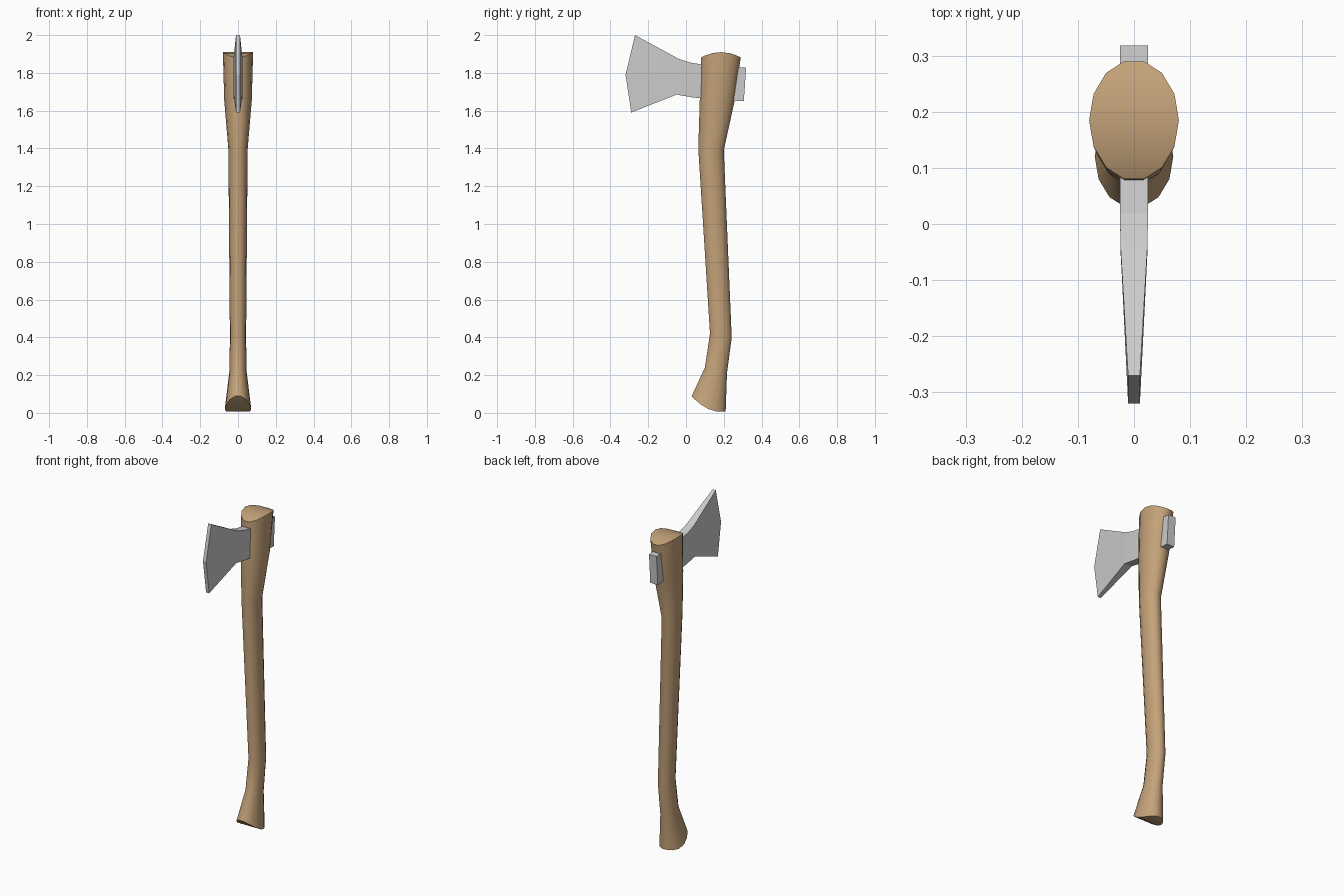
import bpy
from math import sin, cos, pi

if "Cube" in bpy.data.objects:
    bpy.data.objects.remove(bpy.data.objects["Cube"])

N = 14


def make_object(name, verts, faces):
    mesh = bpy.data.meshes.new(name)
    mesh.from_pydata(verts, [], faces)
    obj = bpy.data.objects.new(name, mesh)
    bpy.context.collection.objects.link(obj)
    bpy.context.view_layer.objects.active = obj
    bpy.ops.object.select_all(action='DESELECT')
    obj.select_set(True)
    bpy.ops.object.mode_set(mode='EDIT')
    bpy.ops.mesh.select_all(action='SELECT')
    bpy.ops.mesh.normals_make_consistent(inside=False)
    bpy.ops.object.mode_set(mode='OBJECT')
    return obj


# Handle: elliptical rings (front y, front z, back y, back z, half width, side lift)
rings = [
    (0.03, 0.09, 0.21, 0.01, 0.07, -0.03),
    (0.10, 0.24, 0.217, 0.21, 0.045, 0),
    (0.127, 0.42, 0.242, 0.40, 0.043, 0),
    (0.065, 1.40, 0.20, 1.39, 0.051, 0),
    (0.073, 1.66, 0.257, 1.65, 0.073, 0),
    (0.08, 1.88, 0.29, 1.88, 0.08, 0.03),
]
verts, faces = [], []
for fy, fz, by, bz, rx, lift in rings:
    for i in range(N):
        c, s = cos(2 * pi * i / N), sin(2 * pi * i / N)
        t = s / sin(3 * 2 * pi / N)
        verts.append((rx * c,
                      (fy + by) / 2 + (by - fy) / 2 * t,
                      (fz + bz) / 2 + (bz - fz) / 2 * t + lift * c * c))
for r in range(len(rings) - 1):
    for i in range(N):
        j = (i + 1) % N
        faces.append((r * N + i, r * N + j, (r + 1) * N + j, (r + 1) * N + i))
# Curved end caps, bridged side to side
for base in (0, (len(rings) - 1) * N):
    for i in (0, 1, 2, 7, 8, 9):
        k = 6 - i if i < 7 else 20 - i
        faces.append([base + v % N for v in (i, i + 1, k, k + 1)])
handle = make_object("handle", verts, faces)
bpy.ops.object.shade_smooth_by_angle(angle=pi / 4)
wood = bpy.data.materials.new("wood")
wood.diffuse_color = (0.55, 0.36, 0.19, 1)
wood.use_nodes = True
wood.node_tree.nodes["Principled BSDF"].inputs["Base Color"].default_value = wood.diffuse_color
handle.data.materials.append(wood)

# Axe head: columns of (y, z) top, middle, bottom, with half thickness
columns = [
    ((-0.27, 2.0), (-0.32, 1.79), (-0.29, 1.59), 0.0105),
    ((-0.04, 1.875), (-0.045, 1.78), (-0.05, 1.685), 0.024),
    ((0.02, 1.855), (0.025, 1.763), (0.03, 1.671), 0.025),
    ((0.08, 1.845), (0.08, 1.755), (0.08, 1.665), 0.025),
    ((0.318, 1.827), (0.312, 1.738), (0.306, 1.65), 0.025),
]
verts, faces = [], []
for top, mid, bot, h in columns:
    verts += [(h, *p) for p in (top, mid, bot)]
    verts += [(-h, *p) for p in (bot, mid, top)]
for c in range(len(columns) - 1):
    for i in range(6):
        j = (i + 1) % 6
        faces.append((c * 6 + i, c * 6 + j, c * 6 + 6 + j, c * 6 + 6 + i))
for b in (0, (len(columns) - 1) * 6):
    faces += [(b, b + 1, b + 4, b + 5), (b + 1, b + 2, b + 3, b + 4)]
make_object("axe_head", verts, faces)
